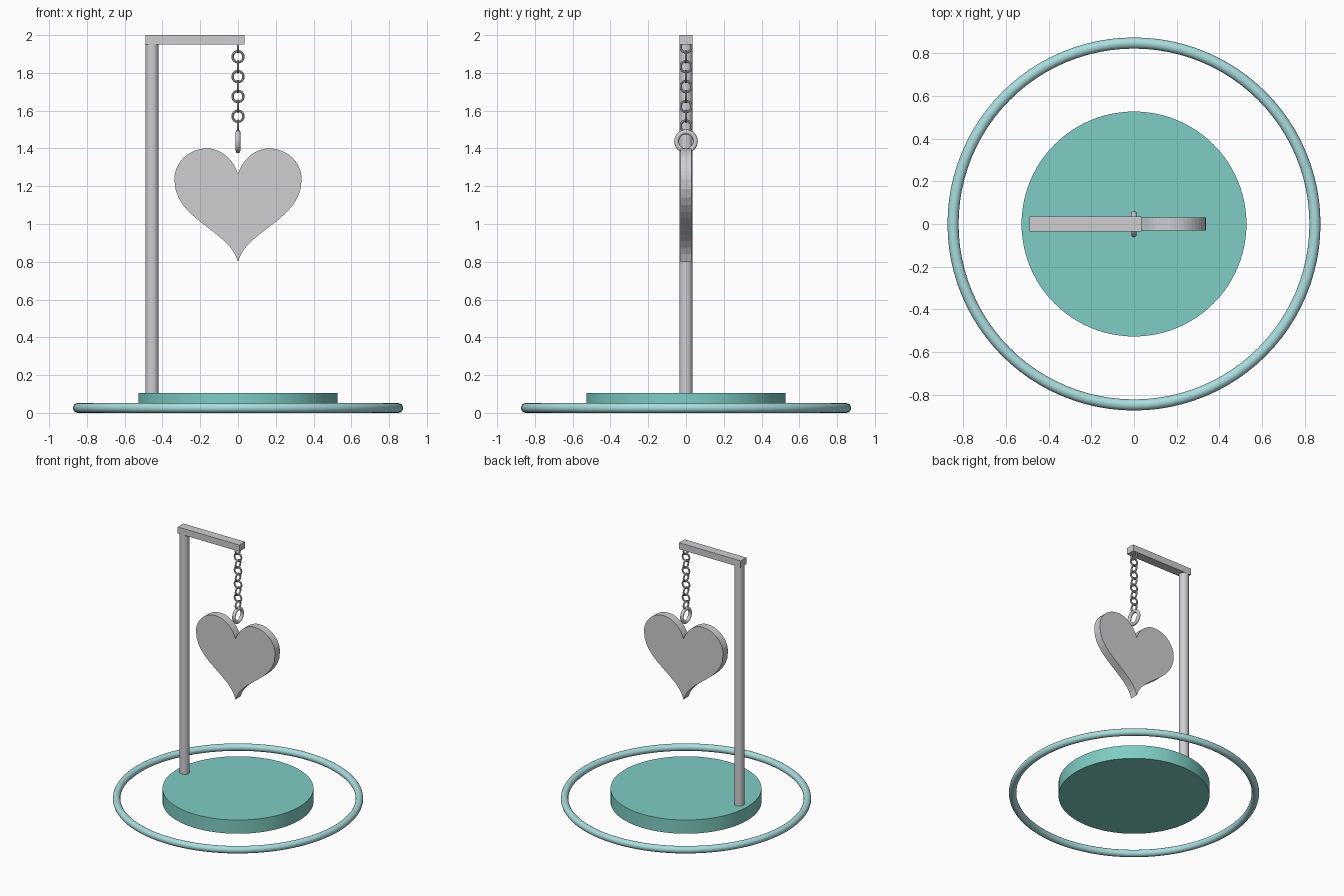
import bpy, bmesh, math
from mathutils import Vector
from mathutils.geometry import interpolate_bezier

if "Cube" in bpy.data.objects:
    bpy.data.objects.remove(bpy.data.objects["Cube"])


def material(name, rgb):
    m = bpy.data.materials.new(name)
    m.use_nodes = True
    m.diffuse_color = (*rgb, 1)
    m.node_tree.nodes["Principled BSDF"].inputs["Base Color"].default_value = (*rgb, 1)
    return m


silver = material("silver grey", (0.62, 0.62, 0.65))
teal = material("teal", (0.21, 0.61, 0.55))
pale_teal = material("pale teal", (0.40, 0.72, 0.72))


def finish(name, mat, smooth=True):
    ob = bpy.context.object
    ob.name = name
    ob.data.materials.append(mat)
    if smooth:
        bpy.ops.object.shade_smooth_by_angle(angle=math.radians(40))
    return ob


def cylinder(name, mat, radius, x, z0, z1, sides):
    bpy.ops.mesh.primitive_cylinder_add(vertices=sides, radius=radius, depth=z1 - z0,
                                        location=(x, 0, (z0 + z1) / 2))
    return finish(name, mat)


def ring(name, mat, major, minor, z, rotation=(0, 0, 0), segments=32, sides=12):
    bpy.ops.mesh.primitive_torus_add(major_radius=major, minor_radius=minor,
                                     major_segments=segments, minor_segments=sides,
                                     location=(0, 0, z), rotation=rotation)
    return finish(name, mat)


FACE_FRONT = (math.pi / 2, 0, 0)
FACE_SIDE = (0, math.pi / 2, 0)

# Base disc and the loose ring around it
cylinder("base_disc", teal, 0.527, 0, 0, 0.105, 96)
ring("base_ring", pale_teal, 0.848, 0.026, 0.026, segments=96, sides=16)

# Post and overhanging arm
cylinder("post", silver, 0.035, -0.455, 0.1, 1.96, 32)
bpy.ops.mesh.primitive_cube_add(size=1, location=(-0.2275, 0, 1.975))
bpy.context.object.scale = (0.525, 0.068, 0.05)
bpy.ops.object.transform_apply(location=False, rotation=False, scale=True)
finish("arm", silver, smooth=False)

# Chain of alternating links, ending in a larger hanger ring
for i in range(9):
    ring(f"chain_link_{i + 1}", silver, 0.029, 0.0065, 1.938 - 0.0525 * i,
         FACE_FRONT if i % 2 else FACE_SIDE, segments=24, sides=8)
ring("hanger_ring", silver, 0.05, 0.0125, 1.4375, FACE_SIDE)

# Heart pendant: half outline from tip to cleft, mirrored and extruded
curves = [
    ((0, 0.80), (0.045, 0.97), (0.337, 1.02), (0.337, 1.235)),
    ((0.337, 1.235), (0.337, 1.327), (0.26, 1.40), (0.165, 1.40)),
    ((0.165, 1.40), (0.08, 1.40), (0.02, 1.33), (0, 1.265)),
]
half = []
for c in curves:
    points = interpolate_bezier(*[Vector((x, 0, z)) for x, z in c], 13)
    half += points[:-1]
half.append(Vector((0, 0, 1.265)))
outline = half + [Vector((-p.x, 0, p.z)) for p in reversed(half[1:-1])]

bm = bmesh.new()
depth = Vector((0, 0.06, 0))
front = bm.faces.new([bm.verts.new(p - depth / 2) for p in outline])
back = bmesh.ops.extrude_face_region(bm, geom=[front], use_keep_orig=True)["geom"]
bmesh.ops.translate(bm, vec=depth, verts=[g for g in back if isinstance(g, bmesh.types.BMVert)])
bmesh.ops.recalc_face_normals(bm, faces=bm.faces)
mesh = bpy.data.meshes.new("heart_pendant")
bm.to_mesh(mesh)
bm.free()
heart = bpy.data.objects.new("heart_pendant", mesh)
mesh.materials.append(silver)
bpy.context.collection.objects.link(heart)
